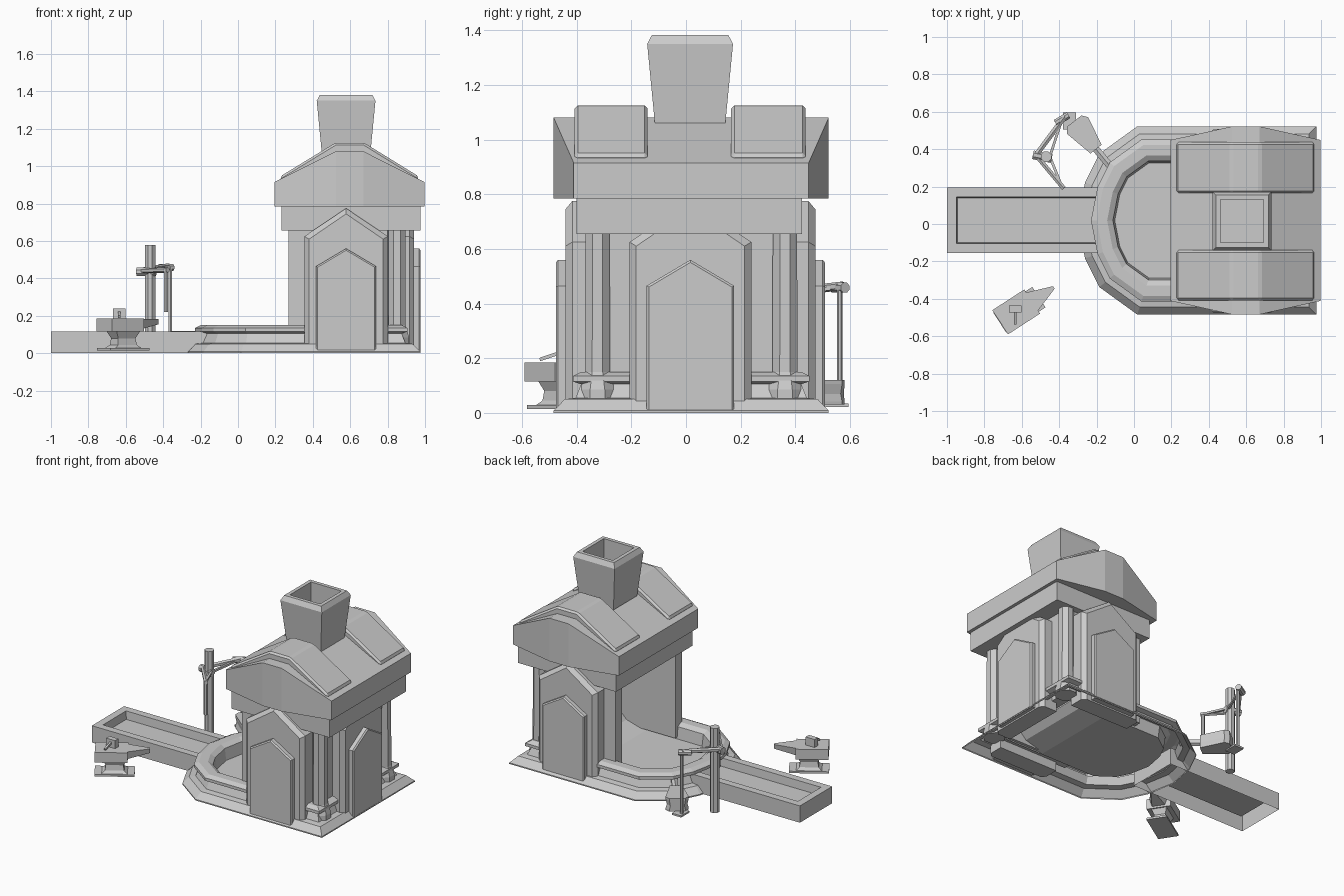
import bpy, bmesh, math
from mathutils import Vector, Matrix

if "Cube" in bpy.data.objects:
    bpy.data.objects.remove(bpy.data.objects["Cube"])

CY = 0.019   # middle of the building in y
CX = 0.578   # middle of the chimney and side panels in x


def loft(name, rings, start=True, end=True, bevel=0.0, mat=None, closed=True):
    """Skin a list of equal-length point rings into one mesh."""
    bm = bmesh.new()
    vs = [[bm.verts.new(p) for p in r] for r in rings]
    n = len(rings[0])
    for a, b in zip(vs, vs[1:]):
        for i in range(n if closed else n - 1):
            j = (i + 1) % n
            bm.faces.new((a[i], a[j], b[j], b[i]))
    if start:
        bm.faces.new(vs[0][::-1])
    if end:
        bm.faces.new(vs[-1])
    bmesh.ops.recalc_face_normals(bm, faces=bm.faces)
    if mat:
        bm.transform(mat)
    me = bpy.data.meshes.new(name)
    bm.to_mesh(me)
    bm.free()
    ob = bpy.data.objects.new(name, me)
    bpy.context.collection.objects.link(ob)
    if bevel:
        m = ob.modifiers.new("bevel", 'BEVEL')
        m.width, m.segments = bevel, 1
    return ob


def rect(cx, cy, hx, hy, z):
    return [(cx - hx, cy - hy, z), (cx + hx, cy - hy, z),
            (cx + hx, cy + hy, z), (cx - hx, cy + hy, z)]


def circle(cx, cy, r, z, n=8):
    return [(cx + r * math.cos((i + .5) * math.tau / n),
             cy + r * math.sin((i + .5) * math.tau / n), z) for i in range(n)]


def bar(name, p, q, r, n=4):
    """Straight rod between two points."""
    p, q = Vector(p), Vector(q)
    d = q - p
    mat = Matrix.Translation(p) @ d.to_track_quat('Z', 'Y').to_matrix().to_4x4()
    return loft(name, [circle(0, 0, r, 0, n), circle(0, 0, r, d.length, n)], mat=mat)


def offset(pts, d):
    """Move every edge of a convex anticlockwise outline outwards by d."""
    out = []
    for i, p in enumerate(pts):
        p, a, b = Vector(p), Vector(pts[i - 1]), Vector(pts[(i + 1) % len(pts)])
        e1, e2 = (p - a).normalized(), (b - p).normalized()
        n1, n2 = Vector((e1.y, -e1.x)), Vector((e2.y, -e2.x))
        out.append(p + (n1 + n2) * d / (1 + n1.dot(n2)))
    return out


# stepped base with a round-ended hearth basin
half = [(0.905, 0.433), (0.04, 0.433), (-0.13, 0.31), (-0.195, 0.18)]
plan = [(x, CY + y) for x, y in half] + [(-0.23, CY)] + [(x, CY - y) for x, y in half[::-1]]
steps = [(0.07, 0), (0.07, 0.008), (0.03, 0.05), (-0.01, 0.055), (-0.03, 0.105), (0, 0.115),
         (0, 0.135), (-0.03, 0.15), (-0.085, 0.15), (-0.115, 0.13), (-0.125, 0.05)]
loft("hearth_base", [[(p.x, p.y, z) for p in offset(plan, d)] for d, z in steps], False, False)

# basin floor, and the back of the hearth curving up from it
floor = [(min(p.x, 0.5), p.y, 0.05) for p in offset(plan, -0.125)]
loft("hearth_floor", [floor], start=False)
curve = [(0.5, 0.05), (0.64, 0.09), (0.73, 0.18), (0.765, 0.30), (0.765, 0.66)]
loft("hearth_back", [[(x, CY + s * 0.305, z) for x, z in curve] for s in (-1, 1)],
     False, False, closed=False)

# quenching trough
loft("trough", [rect(-0.565, 0.02, 0.435, 0.175, 0), rect(-0.565, 0.02, 0.435, 0.175, 0.115),
                rect(-0.565, 0.02, 0.385, 0.125, 0.115), rect(-0.565, 0.02, 0.38, 0.12, 0.06)],
     start=False)

# hearth walls, open towards -x
wall = [(0.27, 0.36), (0.80, 0.36), (0.82, 0.32), (0.86, 0.31)]
inner = [(0.77, 0.29), (0.27, 0.29)]
outline = ([(x, -y) for x, y in wall] + wall[::-1] + inner[::-1] + [(x, -y) for x, y in inner])
loft("hearth_walls", [[(x, CY + y, z) for x, y in outline] for z in (0.06, 0.66)])

# corner columns with flared feet
for s in (-1, 1):
    loft("corner_column", [circle(0.85, CY + s * 0.343, r, z) for r, z in
         [(0.07, 0.05), (0.07, 0.085), (0.05, 0.15), (0.048, 0.66)]])


def pointed_panel(name, angle, hw, shoulder, peak, z0, d0, d1, bev):
    """Pointed-top buttress standing out from the walls."""
    def ring(d, k):
        return [(d, -hw + k, z0), (d, hw - k, z0), (d, hw - k, shoulder - k * .6),
                (d, 0, peak - k * 1.2), (d, -hw + k, shoulder - k * .6)]
    mat = Matrix.Translation((CX, CY - .003, 0)) @ Matrix.Rotation(angle, 4, 'Z')
    loft(name, [ring(d0, 0), ring(d1 - bev, 0), ring(d1, bev)], mat=mat)


for ang, d in ((-math.pi / 2, 0.457), (math.pi / 2, 0.457), (0, 0.363)):
    pointed_panel("outer_buttress", ang, 0.223, 0.625, 0.775, 0.0, d - 0.12, d, 0.025)
    pointed_panel("inner_buttress", ang, 0.16, 0.465, 0.56, 0.01, d - 0.03, d + 0.035, 0.008)

# lintel block under the roof
loft("lintel", [rect(0.604, CY - .007, 0.371, 0.413, z) for z in (0.655, 0.80)])

# roof with bowed gable ends
roof = [(0.195, 0.785, .43), (0.195, 0.915, .43), (0.525, 1.08, .503), (0.67, 1.08, .503),
        (0.997, 0.915, .43), (0.997, 0.785, .43), (0.67, 0.785, .503), (0.525, 0.785, .503)]
ob = loft("roof", [[(x, CY + s * h, z) for x, z, h in roof] for s in (-1, 1)], False, False)
bm = bmesh.new()
bm.from_mesh(ob.data)
bm.verts.ensure_lookup_table()
for k in (0, 8):
    for q in ((0, 1, 2, 7), (7, 2, 3, 6), (6, 3, 4, 5)):
        bm.faces.new([bm.verts[k + i] for i in q])
bmesh.ops.recalc_face_normals(bm, faces=bm.faces)
bm.to_mesh(ob.data)
bm.free()

# raised roof panels either side of the chimney
prof = [(0.235, 0.91), (0.225, 0.945), (0.52, 1.125), (0.675, 1.125),
        (0.967, 0.945), (0.957, 0.91), (0.67, 1.06), (0.525, 1.06)]
for y0, y1 in ((-0.408, -0.14), (0.165, 0.438)):
    loft("roof_panel", [[(x, y, z) for x, z in prof] for y in (y0, y1)], bevel=0.012)

# hollow flared chimney
loft("chimney", [rect(CX, 0.015, h, h, z) for h, z in
     [(0.128, 1.05), (0.157, 1.35), (0.14, 1.382), (0.115, 1.382), (0.115, 1.10)]])

# anvil
am = Matrix.Translation((-0.63, -0.47, 0)) @ Matrix.Rotation(math.radians(33), 4, 'Z')
loft("anvil_foot", [rect(0.02, 0, hx, hy, z) for hx, hy, z in
     [(0.125, 0.065, 0.015), (0.125, 0.065, 0.028)]], mat=am)
loft("anvil_waist", [rect(0.02, 0, hx, hy, z) for hx, hy, z in
     [(0.08, 0.055, 0.028), (0.06, 0.04, 0.045), (0.055, 0.035, 0.08), (0.075, 0.05, 0.118)]], mat=am)
loft("anvil_top", [rect(0, 0, 0.102, 0.077, z) for z in (0.115, 0.185)], mat=am)
loft("anvil_horn", [[(0.09, -w, a), (0.09, w, a), (0.24, 0.008, b), (0.24, -0.008, b)]
                    for w, a, b in ((0.045, 0.125, 0.155), (0.062, 0.183, 0.183))], mat=am)

# hammer resting on the anvil
loft("hammer_head", [rect(-0.635, -0.455, 0.034, 0.018, z) for z in (0.185, 0.24)])
bar("hammer_handle", (-0.635, -0.455, 0.222), (-0.635, -0.535, 0.195), 0.009)

# bellows with nozzle pointing into the hearth
bm_dir = Matrix.Translation((-0.32, 0.55, 0)) @ Matrix.Rotation(math.radians(-52), 4, 'Z')
bell = [(0, -0.055), (0.03, -0.08), (0.19, -0.042), (0.19, 0.042), (0.03, 0.08), (0, 0.055)]
loft("bellows", [[(x, y * k, z) for x, y in bell] for k, z in
                 ((0.9, 0.03), (0.9, 0.042), (0.8, 0.07), (0.9, 0.105), (0.9, 0.12))], mat=bm_dir)
bar("bellows_nozzle", (-0.215, 0.415, 0.085), (-0.12, 0.30, 0.10), 0.022, 6)

# post with bent lever, pull handle and push rod
loft("lever_post", [circle(-0.47, 0.36, 0.03, z) for z in (0, 0.58)])
bar("lever_arm", (-0.53, 0.36, 0.44), (-0.37, 0.575, 0.465), 0.016, 6)
bar("lever_handle_arm", (-0.53, 0.375, 0.44), (-0.375, 0.19, 0.445), 0.014, 6)
bar("lever_brace", (-0.385, 0.56, 0.46), (-0.46, 0.33, 0.43), 0.010)
bar("lever_handle_brace", (-0.45, 0.36, 0.44), (-0.385, 0.20, 0.445), 0.010)
bar("lever_pivot", (-0.54, 0.37, 0.435), (-0.44, 0.35, 0.435), 0.025, 8)
bar("lever_end_pin", (-0.42, 0.54, 0.458), (-0.35, 0.582, 0.458), 0.02, 8)
bar("pull_handle", (-0.385, 0.20, 0.45), (-0.385, 0.20, 0.22), 0.013, 6)
bar("push_rod", (-0.362, 0.562, 0.46), (-0.362, 0.562, 0.03), 0.010, 6)
loft("rod_foot", [rect(-0.345, 0.55, 0.035, 0.045, z) for z in (0.022, 0.034)])
